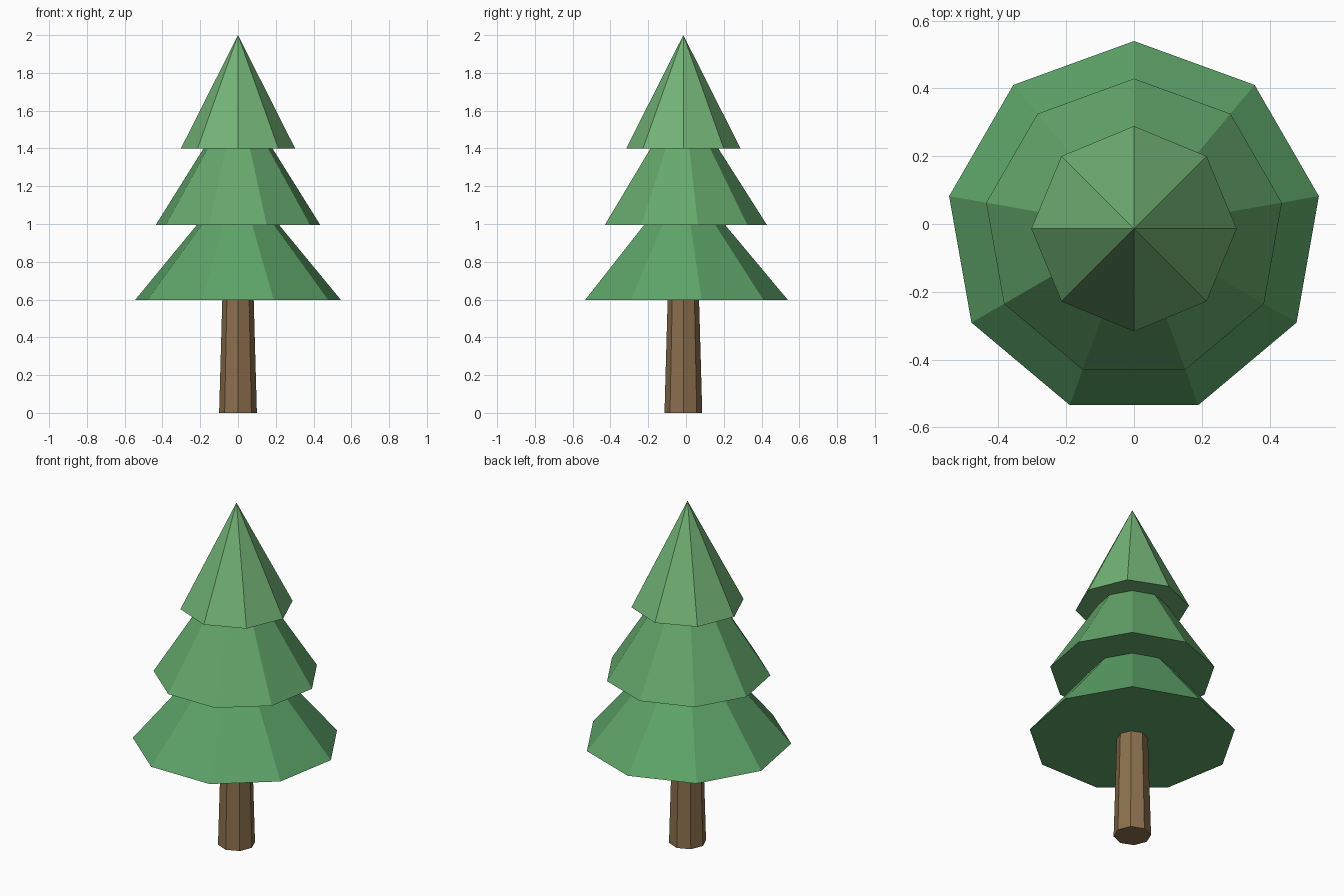
import bpy

if "Cube" in bpy.data.objects:
    bpy.data.objects.remove(bpy.data.objects["Cube"])

CENTRE_Y = -0.014  # trunk axis; the nine-sided tiers point a corner to +y


def tapered(name, sides, r_bottom, r_top, z_bottom, z_top, color):
    """Flat-shaded cone or frustum with its first corner facing +y."""
    bpy.ops.mesh.primitive_cone_add(
        vertices=sides, radius1=r_bottom, radius2=r_top,
        depth=z_top - z_bottom,
        location=(0, CENTRE_Y, (z_bottom + z_top) / 2))
    obj = bpy.context.object
    obj.name = name
    mat = bpy.data.materials.new(name + "_colour")
    mat.diffuse_color = (*color, 1)
    mat.use_nodes = True
    mat.node_tree.nodes["Principled BSDF"].inputs["Base Color"].default_value = mat.diffuse_color
    obj.data.materials.append(mat)
    return obj


# Trunk, ending just inside the lowest tier
tapered("trunk", 8, 0.10, 0.083, 0.0, 0.605, (0.26, 0.16, 0.075))

# Foliage tiers, each ending just inside the tier above
tapered("lower_foliage", 9, 0.554, 0.217, 0.597, 1.0, (0.11, 0.37, 0.14))
tapered("middle_foliage", 9, 0.443, 0.182, 0.994, 1.405, (0.13, 0.39, 0.15))
tapered("top_foliage", 8, 0.303, 0.0, 1.399, 2.0, (0.17, 0.45, 0.18))
